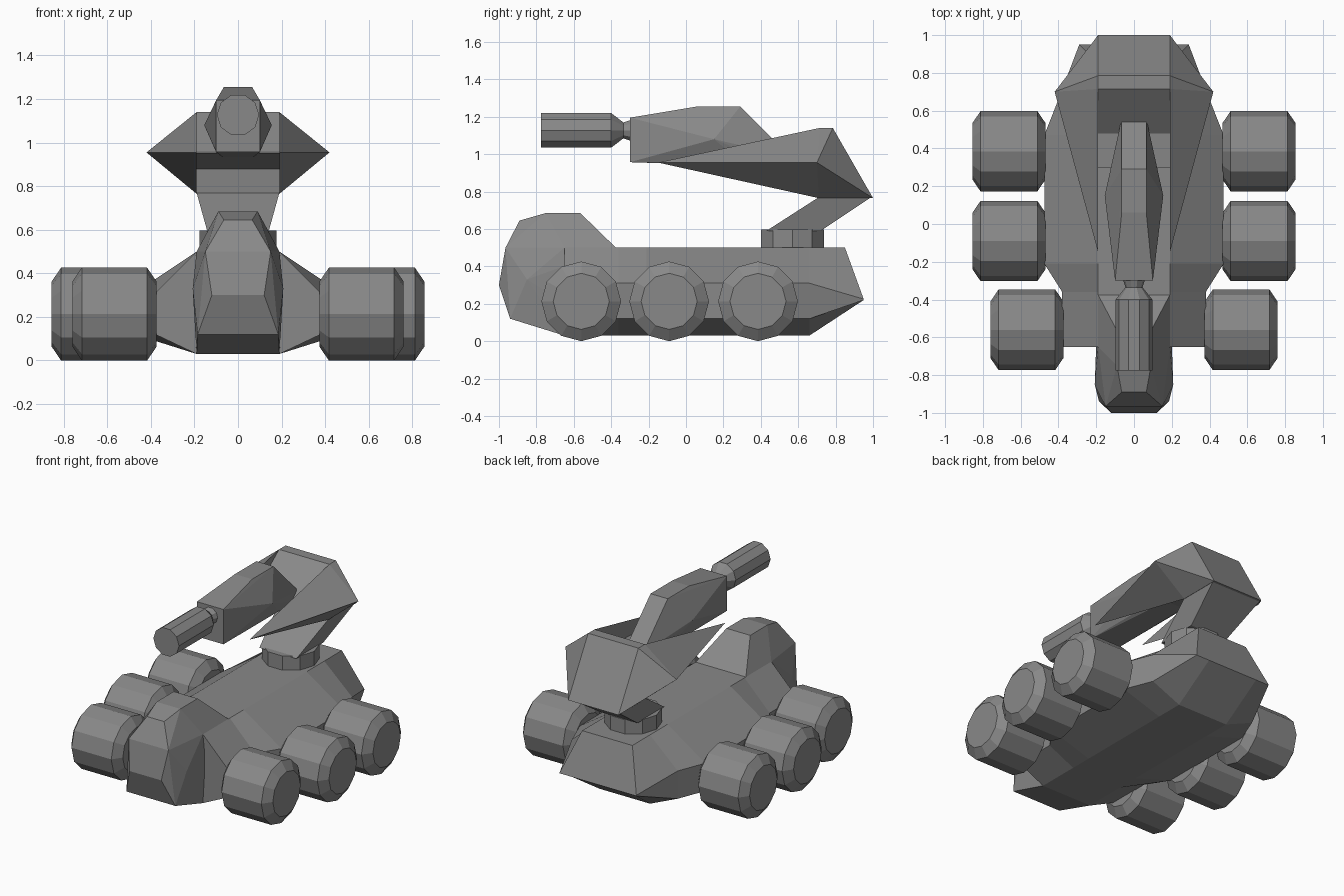
import bpy, bmesh
from math import cos, sin, pi

cube = bpy.data.objects.get("Cube")
if cube:
    bpy.data.objects.remove(cube, do_unlink=True)

grey = bpy.data.materials.new("gunmetal grey")
grey.use_nodes = True
grey.diffuse_color = (0.25, 0.25, 0.25, 1)
grey.node_tree.nodes["Principled BSDF"].inputs["Base Color"].default_value = (0.25, 0.25, 0.25, 1)


def finish(name, bm):
    bmesh.ops.remove_doubles(bm, verts=bm.verts, dist=0.0005)
    bmesh.ops.recalc_face_normals(bm, faces=bm.faces)
    mesh = bpy.data.meshes.new(name)
    bm.to_mesh(mesh)
    bm.free()
    mesh.materials.append(grey)
    obj = bpy.data.objects.new(name, mesh)
    bpy.context.collection.objects.link(obj)
    return obj


def loft(name, rings):
    """Skin a list of equal point rings and close both ends."""
    bm = bmesh.new()
    loops = [[bm.verts.new(p) for p in ring] for ring in rings]
    n = len(loops[0])
    for a, b in zip(loops, loops[1:]):
        for i in range(n):
            j = (i + 1) % n
            bm.faces.new((a[i], a[j], b[j], b[i]))
    bm.faces.new(loops[0])
    bm.faces.new(loops[-1])
    return finish(name, bm)


def mirrored_hull(name, half):
    """Faceted convex solid from the points of one side."""
    bm = bmesh.new()
    for x, y, z in half:
        bm.verts.new((x, y, z))
        bm.verts.new((-x, y, z))
    res = bmesh.ops.convex_hull(bm, input=bm.verts)
    junk = [v for v in res["geom_interior"] if isinstance(v, bmesh.types.BMVert)]
    bmesh.ops.delete(bm, geom=junk, context='VERTS')
    bmesh.ops.dissolve_limit(bm, angle_limit=0.03, verts=bm.verts, edges=bm.edges)
    return finish(name, bm)


def turned(name, axis, centre, stations, sides, phase=0.0):
    """Lathe (position, radius) stations along an axis."""
    rings = []
    for t, r in stations:
        ring = []
        for i in range(sides):
            a = 2 * pi * i / sides + phase
            p = [0, 0, 0]
            p[axis] = t
            p[(axis + 1) % 3] = r * cos(a)
            p[(axis + 2) % 3] = r * sin(a)
            ring.append([c + q for c, q in zip(centre, p)])
        rings.append(ring)
    return loft(name, rings)


# Hull: faceted cross-sections from front to back
def section(top, upper, lower, bottom):
    half = [top, upper, lower, bottom]
    return half + [(-x, y, z) for x, y, z in reversed(half)]


rings = [section((0.19, y, 0.5), (w, y, 0.31), (w, y, 0.12), (0.19, y, 0.03))
         for y, w in ((-0.65, 0.38), (-0.36, 0.38), (-0.21, 0.475), (0.47, 0.475), (0.66, 0.40))]
rings.append(section((0.19, 0.85, 0.5), (0.29, 0.95, 0.225), (0.29, 0.95, 0.22), (0.19, 0.95, 0.22)))
loft("hull", rings)

# Raised cabin at the front
mirrored_hull("cabin", [
    (0.19, -0.375, 0.5), (0.09, -0.565, 0.685), (0.09, -0.75, 0.685),
    (0.065, -0.89, 0.645), (0.15, -0.965, 0.5), (0.12, -1.0, 0.3),
    (0.185, -0.94, 0.12), (0.208, -0.85, 0.33), (0.19, -0.65, 0.5),
    (0.19, -0.65, 0.03), (0.19, -0.375, 0.03)])

# Wheels: three chamfered drums on each side
for side, sign in (("left", 1), ("right", -1)):
    for label, y, x in (("front", -0.56, 0.567), ("middle", -0.09, 0.662), ("rear", 0.385, 0.662)):
        turned(f"{side}_{label}_wheel", 0, (sign * x, y, 0.213),
               ((-0.193, 0.15), (-0.15, 0.213), (0.15, 0.213), (0.193, 0.15)), 12)
    # Axle stub into the hull
    for label, y in (("front", -0.56), ("middle", -0.09), ("rear", 0.385)):
        turned(f"{side}_{label}_axle", 0, (sign * 0.36, y, 0.213),
               ((-0.08, 0.06), (0.14, 0.06)), 8)

# Turntable and leaning neck
turned("turntable", 2, (0, 0.57, 0), ((0.49, 0.177), (0.597, 0.177)), 10)
mirrored_hull("turret_neck", [
    (0.14, 0.43, 0.59), (0.14, 0.72, 0.59), (0.19, 0.71, 0.77), (0.19, 0.99, 0.77)])

# Yoke: central bracket profile extruded across, with a pointed guard on each side
profile = ((0.30, 0.95), (0.70, 0.88), (0.71, 0.765), (1.0, 0.765),
           (0.785, 1.14), (0.715, 1.14), (0.48, 0.96))
loft("yoke_bracket", [[(x, y, z) for y, z in profile] for x in (-0.19, 0.19)])
for side, s in (("left", 1), ("right", -1)):
    bm = bmesh.new()
    tip, ridge, top, top_back, heel, low = [bm.verts.new((s * x, y, z)) for x, y, z in (
        (0.19, -0.15, 0.955), (0.42, 0.70, 0.955), (0.19, 0.715, 1.14),
        (0.19, 0.785, 1.14), (0.19, 1.0, 0.765), (0.19, 0.71, 0.765))]
    for face in ((tip, ridge, top), (ridge, top_back, top), (ridge, heel, top_back),
                 (ridge, low, heel), (tip, low, ridge), (tip, top, top_back, heel, low)):
        bm.faces.new(face)
    finish(f"{side}_guard", bm)

# Gun housing and barrel
mirrored_hull("gun_housing", [
    (0.10, -0.30, 1.195), (0.10, -0.30, 0.957), (0.065, 0.06, 1.255),
    (0.065, 0.29, 1.255), (0.155, 0.15, 1.08), (0.10, 0.30, 0.955),
    (0.065, 0.56, 0.985), (0.065, 0.52, 0.93)])
turned("gun_barrel", 1, (0, 0, 1.127),
       ((-0.775, 0.097), (-0.40, 0.097), (-0.335, 0.045), (-0.29, 0.06)), 10, pi / 10)
